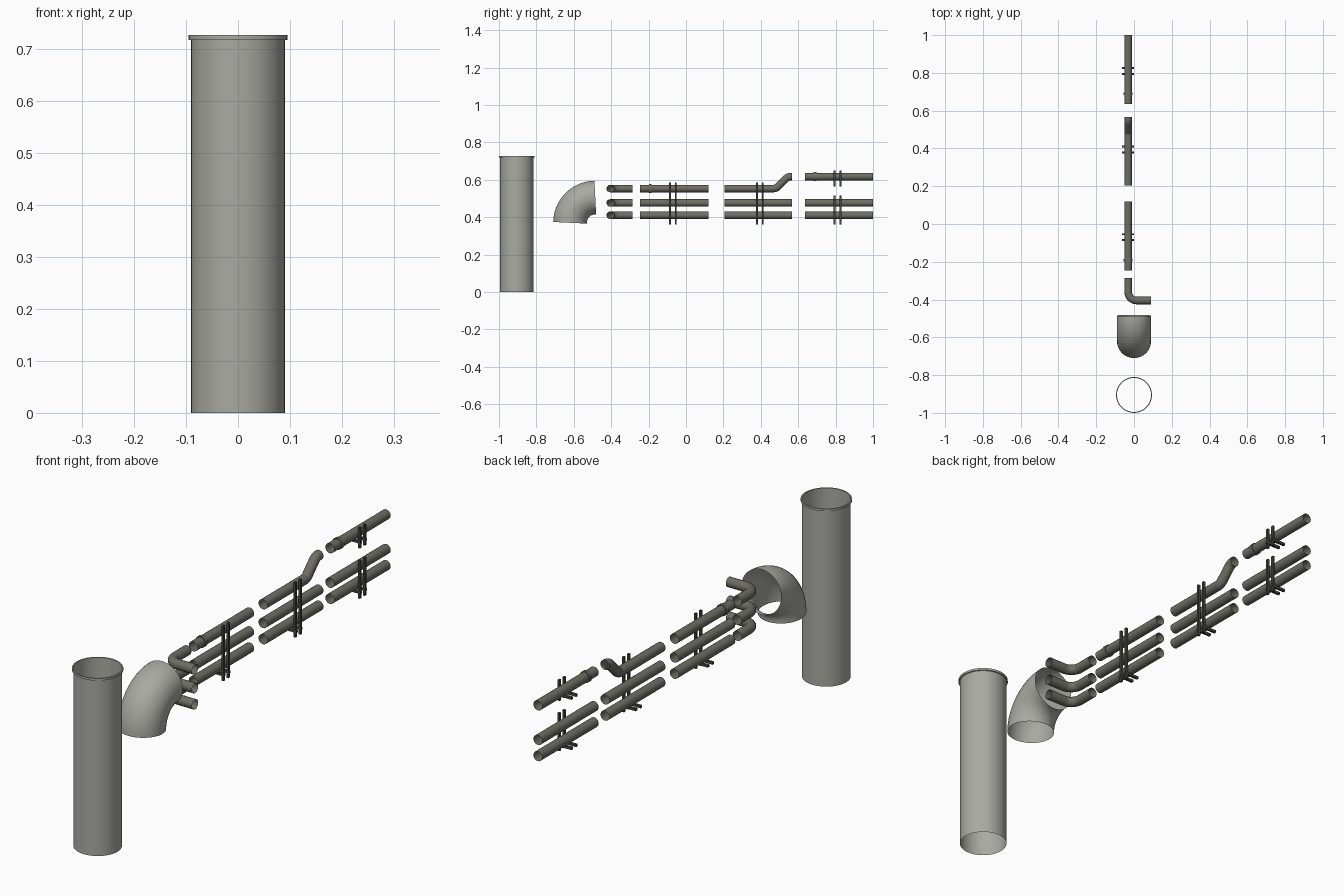
import bpy, bmesh, math
from mathutils import Vector as V

if "Cube" in bpy.data.objects:
    bpy.data.objects.remove(bpy.data.objects["Cube"])


def material(name, rgb):
    m = bpy.data.materials.new(name)
    m.diffuse_color = (*rgb, 1)
    m.use_nodes = True
    m.node_tree.nodes["Principled BSDF"].inputs["Base Color"].default_value = m.diffuse_color
    return m


LIGHT = material("light_pipe_grey", (0.40, 0.40, 0.365))
DARK = material("dark_pipe_grey", (0.155, 0.155, 0.13))
IRON = material("bracket_iron", (0.06, 0.065, 0.052))


def finish(name, bm, mat, smooth=True):
    me = bpy.data.meshes.new(name)
    bm.to_mesh(me)
    bm.free()
    me.materials.append(mat)
    ob = bpy.data.objects.new(name, me)
    bpy.context.collection.objects.link(ob)
    if smooth:
        bpy.ops.object.select_all(action='DESELECT')
        ob.select_set(True)
        bpy.context.view_layer.objects.active = ob
        bpy.ops.object.shade_smooth_by_angle(angle=math.radians(40))
    return ob


def skin(name, rings, mat):
    """Join consecutive rings of points into an open shell."""
    bm = bmesh.new()
    rows = [[bm.verts.new(p) for p in r] for r in rings]
    n = len(rows[0])
    for a, b in zip(rows, rows[1:]):
        for i in range(n):
            j = (i + 1) % n
            bm.faces.new((a[i], a[j], b[j], b[i]))
    return finish(name, bm, mat)


def circle(c, t, side, r, n):
    up = t.cross(side)
    return [c + r * (math.cos(2 * math.pi * k / n) * side + math.sin(2 * math.pi * k / n) * up)
            for k in range(n)]


def tube(name, path, side, r, mat, n=20):
    """Sweep a circle along a planar path; side is the plane's normal."""
    path, side = [V(p) for p in path], V(side)
    rings = []
    for i, p in enumerate(path):
        a = (p - path[i - 1]).normalized() if i else V()
        b = (path[i + 1] - p).normalized() if i < len(path) - 1 else V()
        rings.append(circle(p, (a + b).normalized(), side, r, n))
    return skin(name, rings, mat)


def collar(name, c, axis, length, r_in, r_out, mat, n=20):
    """Raised band around a pipe."""
    c, axis = V(c), V(axis)
    prof = [(0, r_in), (0, r_out), (length, r_out), (length, r_in)]
    return skin(name, [circle(c + axis * d, axis, V((1, 0, 0)), r, n) for d, r in prof], mat)


def rounded(points, radius, steps=8):
    """Replace the inner corners of a path by smooth curves."""
    pts = [V(p) for p in points]
    out = [pts[0]]
    for a, b, c in zip(pts, pts[1:], pts[2:]):
        u, w = (a - b).normalized(), (c - b).normalized()
        half = u.angle(w) / 2
        s, e = b + u * radius / math.tan(half), b + w * radius / math.tan(half)
        centre = b + (u + w).normalized() * radius / math.sin(half)
        for k in range(steps + 1):
            d = s.lerp(e, k / steps) - centre
            out.append(centre + d.normalized() * radius)
    return out + [pts[-1]]


def bar(name, lo, hi):
    bm = bmesh.new()
    bmesh.ops.create_cube(bm, size=1)
    lo, hi = V(lo), V(hi)
    for v in bm.verts:
        v.co = V([(lo[i] + hi[i]) / 2 + v.co[i] * (hi[i] - lo[i]) for i in range(3)])
    return finish(name, bm, IRON, False)


# Large upright pipe with rim
tube("upright_pipe", [(0, -0.905, 0), (0, -0.905, 0.727)], (1, 0, 0), 0.09, LIGHT, 48)
collar("upright_pipe_rim", (0, -0.905, 0.718), (0, 0, 1), 0.009, 0.09, 0.095, LIGHT, 48)

# Large quarter bend
arc = [math.pi / 2 * k / 16 for k in range(17)]
path = [(0, -0.485 - 0.135 * math.cos(a), 0.37 + 0.135 * math.sin(a)) for a in arc]
tube("large_bend", path, (1, 0, 0), 0.09, LIGHT, 48)

# Three rows of thin pipe
X, R = -0.031, 0.02
ROWS = {"top": 0.553, "middle": 0.476, "lower": 0.41}
HIGH = 0.617
for row, z in ROWS.items():
    tube(f"{row}_corner_bend",
         rounded([(X, -0.285, z), (X, -0.405, z), (0.09, -0.405, z)], 0.045),
         (0, 0, 1), R, DARK)
    tube(f"{row}_pipe_near", [(X, -0.245, z), (X, 0.12, z)], (1, 0, 0), R, DARK)
    if row == "top":
        step = rounded([(X, 0.205, z), (X, 0.482, z), (X, 0.546, HIGH), (X, 0.567, HIGH)], 0.035, 5)
        tube("top_pipe_step", step, (1, 0, 0), R, DARK)
    else:
        tube(f"{row}_pipe_mid", [(X, 0.205, z), (X, 0.567, z)], (1, 0, 0), R, DARK)
    zf = HIGH if row == "top" else z
    tube(f"{row}_pipe_far", [(X, 0.636, zf), (X, 1.0, zf)], (1, 0, 0), R, DARK)

# Couplings on the top row
collar("coupling_near", (X, -0.198, ROWS["top"]), (0, 1, 0), 0.014, R, 0.0235, DARK)
collar("coupling_far", (X, 0.683, HIGH), (0, 1, 0), 0.014, R, 0.0235, DARK)

# Wall brackets: paired uprights with paired cross bars under the lowest pipe
T = 0.005
for name, y, z0, z1 in (("near", -0.07, 0.36, 0.585), ("mid", 0.395, 0.36, 0.585),
                        ("far_low", 0.81, 0.36, 0.515), ("far_high", 0.81, 0.565, 0.65)):
    zc = z0 + 0.024
    for k, s in enumerate((-0.0155, 0.0155)):
        bar(f"bracket_{name}_upright_{k}", (-0.011, y + s - T, z0), (-0.002, y + s + T, z1))
        bar(f"bracket_{name}_cross_{k}", (-0.064, y + s - T, zc - T), (0.001, y + s + T, zc + T))
